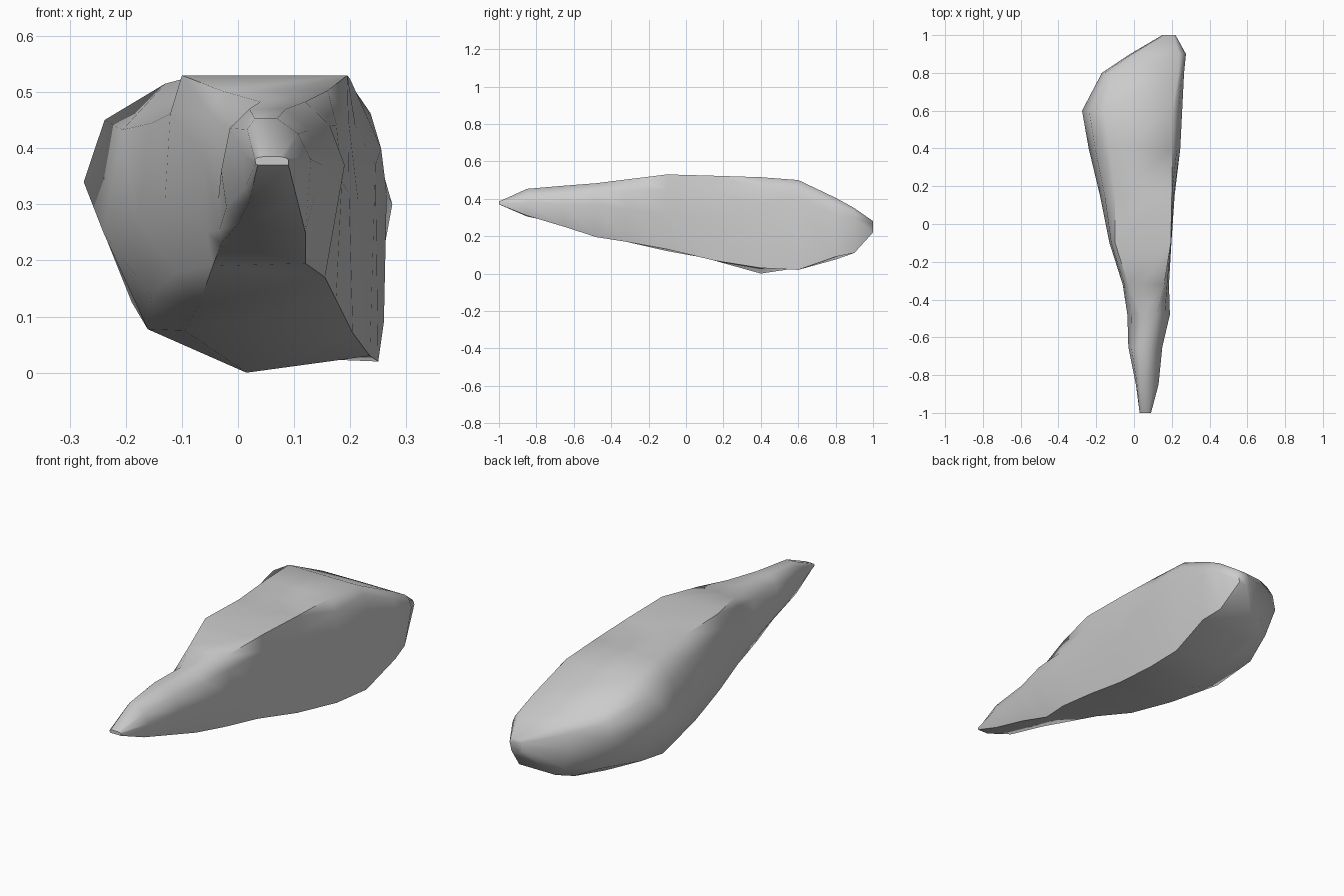
import bpy, bmesh
from mathutils import Vector

if "Cube" in bpy.data.objects:
    bpy.data.objects.remove(bpy.data.objects["Cube"])

# Cross-sections along the rock, tip to back:
# y, left x/z, top-left x, top-right x, top z, right x/z, lower-right x/z, keel x/z
SECTIONS = [
    (-1.00, .03, .38, .045, .075, .385, .09, .38, .09, .37, .035, .37),
    (-0.85, .01, .39, .03, .07, .453, .13, .38, .105, .31, .02, .305),
    (-0.65, -.03, .36, .02, .085, .47, .15, .37, .12, .25, .00, .265),
    (-0.48, -.035, .31, .04, .12, .483, .19, .37, .12, .195, -.03, .23),
    (-0.32, -.06, .38, -.03, .16, .503, .185, .34, .155, .17, -.045, .19),
    (-0.10, -.13, .31, -.10, .195, .53, .198, .32, .175, .13, -.07, .12),
    (0.15, -.18, .27, -.10, .20, .523, .215, .30, .205, .07, -.095, .075),
    (0.40, -.24, .25, -.13, .20, .515, .245, .37, .235, .03, .015, .0),
    (0.60, -.275, .34, -.155, .205, .50, .255, .40, .25, .02, .00, .03),
    (0.80, -.17, .30, -.12, .235, .405, .265, .32, .26, .09, .02, .075),
    (0.90, -.02, .25, .01, .24, .35, .275, .30, .24, .11, .05, .11),
    (1.00, .15, .25, .17, .21, .28, .22, .26, .21, .22, .17, .22),
]


def bulge(a, b, corner, amount=.38):
    """Point between a and b, pushed out towards the corner."""
    return a.lerp(b, .5).lerp(corner, amount)


def ring(y, xl, zl, xtl, xtr, zt, xr, zr, xbr, zbr, xk, zb):
    left, tl, tr = Vector((xl, y, zl)), Vector((xtl, y, zt)), Vector((xtr, y, zt))
    right, br, keel = Vector((xr, y, zr)), Vector((xbr, y, zbr)), Vector((xk, y, zb))
    return [left, bulge(left, tl, Vector((xl, y, zt))), tl, tr,
            bulge(tr, right, Vector((xr, y, zt)), .25), right, br, keel,
            bulge(keel, left, Vector((xl, y, zb)))]


# Loft the rings and cap both ends
bm = bmesh.new()
rings = [[bm.verts.new(p) for p in ring(*s)] for s in SECTIONS]
n = len(rings[0])
for a, b in zip(rings, rings[1:]):
    for i in range(n):
        j = (i + 1) % n
        bm.faces.new((a[i], a[j], b[j], b[i]))
bm.faces.new(rings[0])
bm.faces.new(rings[-1])
bmesh.ops.recalc_face_normals(bm, faces=bm.faces)

mesh = bpy.data.meshes.new("rock")
bm.to_mesh(mesh)
bm.free()
rock = bpy.data.objects.new("rock", mesh)
bpy.context.collection.objects.link(rock)

# Smooth faces with only the hardest ridges kept
bpy.context.view_layer.objects.active = rock
rock.select_set(True)
bpy.ops.object.shade_smooth_by_angle(angle=1.05)
